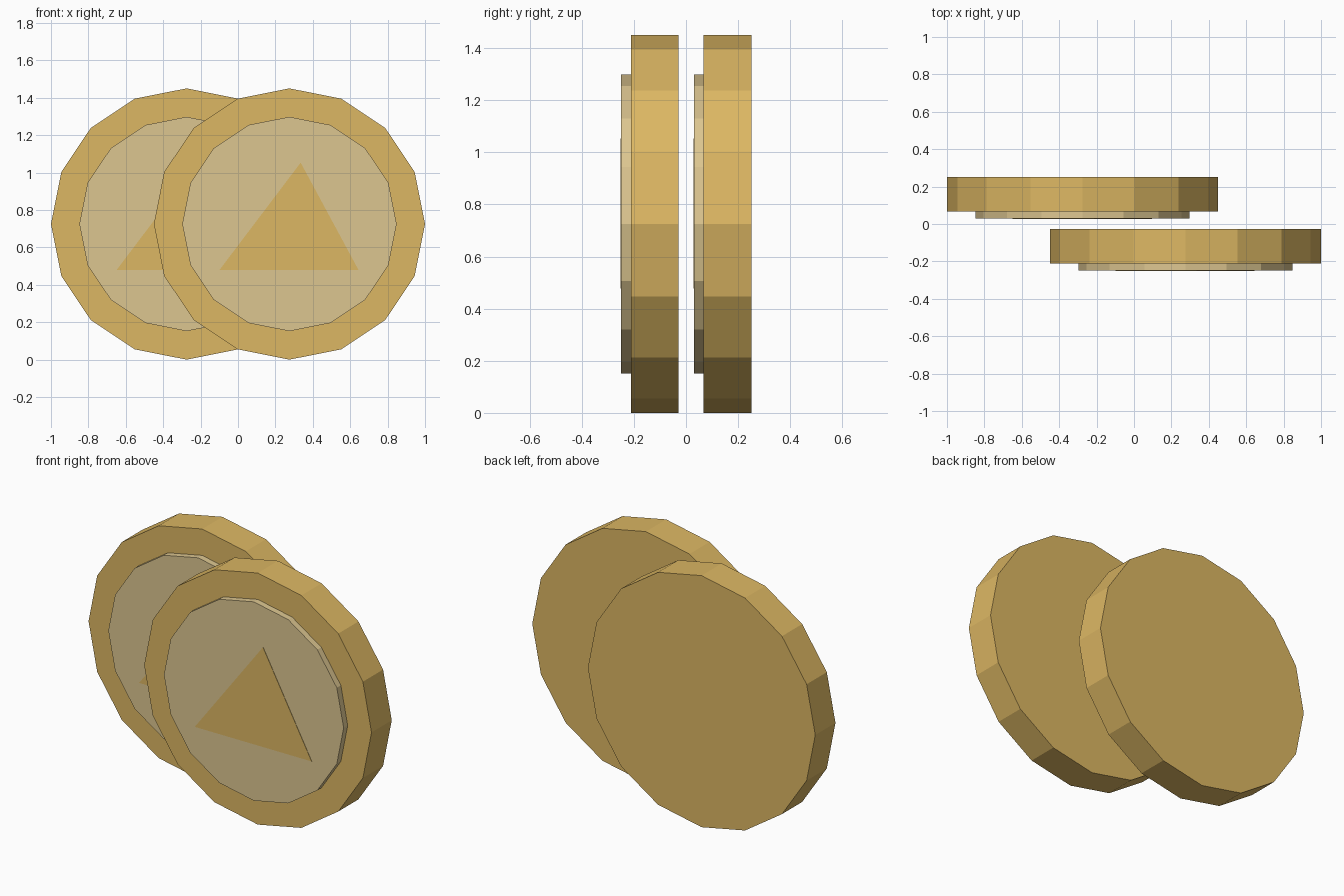
import bpy
import bmesh
from math import radians
from mathutils import Matrix

cube = bpy.data.objects.get("Cube")
if cube:
    bpy.data.objects.remove(cube, do_unlink=True)


def material(name, rgb):
    mat = bpy.data.materials.new(name)
    mat.use_nodes = True
    mat.diffuse_color = (*rgb, 1)
    mat.node_tree.nodes["Principled BSDF"].inputs["Base Color"].default_value = (*rgb, 1)
    return mat


gold = material("gold", (0.72, 0.475, 0.125))
pale_gold = material("pale gold", (0.72, 0.565, 0.28))


def finish(name, bm, mat, location):
    mesh = bpy.data.meshes.new(name)
    bmesh.ops.recalc_face_normals(bm, faces=bm.faces)
    bm.to_mesh(mesh)
    bm.free()
    mesh.materials.append(mat)
    obj = bpy.data.objects.new(name, mesh)
    obj.location = location
    bpy.context.collection.objects.link(obj)


def disc(name, radius, front, back, mat, location):
    """Sixteen-sided disc facing -y, between two depths."""
    bm = bmesh.new()
    place = Matrix.Translation((0, (front + back) / 2, 0)) @ Matrix.Rotation(radians(90), 4, "X")
    bmesh.ops.create_cone(bm, cap_ends=True, segments=16, radius1=radius,
                          radius2=radius, depth=back - front, matrix=place)
    finish(name, bm, mat, location)


def triangle_plate(name, front, back, mat, location):
    """Thin triangular emblem on the raised face."""
    bm = bmesh.new()
    corners = [(-0.375, -0.247), (0.37, -0.247), (0.06, 0.328)]
    face = bm.faces.new([bm.verts.new((x, back, z)) for x, z in corners])
    extruded = bmesh.ops.extrude_face_region(bm, geom=[face], use_keep_orig=True)
    for v in extruded["geom"]:
        if isinstance(v, bmesh.types.BMVert):
            v.co.y = front
    finish(name, bm, mat, location)


# Two identical coins, one behind the other; depths run from each coin's front
for label, x, y in (("front", 0.275, -0.25), ("back", -0.275, 0.029)):
    spot = (x, y, 0.725)
    disc(label + "_coin_body", 0.725, 0.038, 0.222, gold, spot)
    disc(label + "_coin_raised_face", 0.573, 0.001, 0.038, pale_gold, spot)
    triangle_plate(label + "_coin_triangle", -0.001, 0.002, gold, spot)
